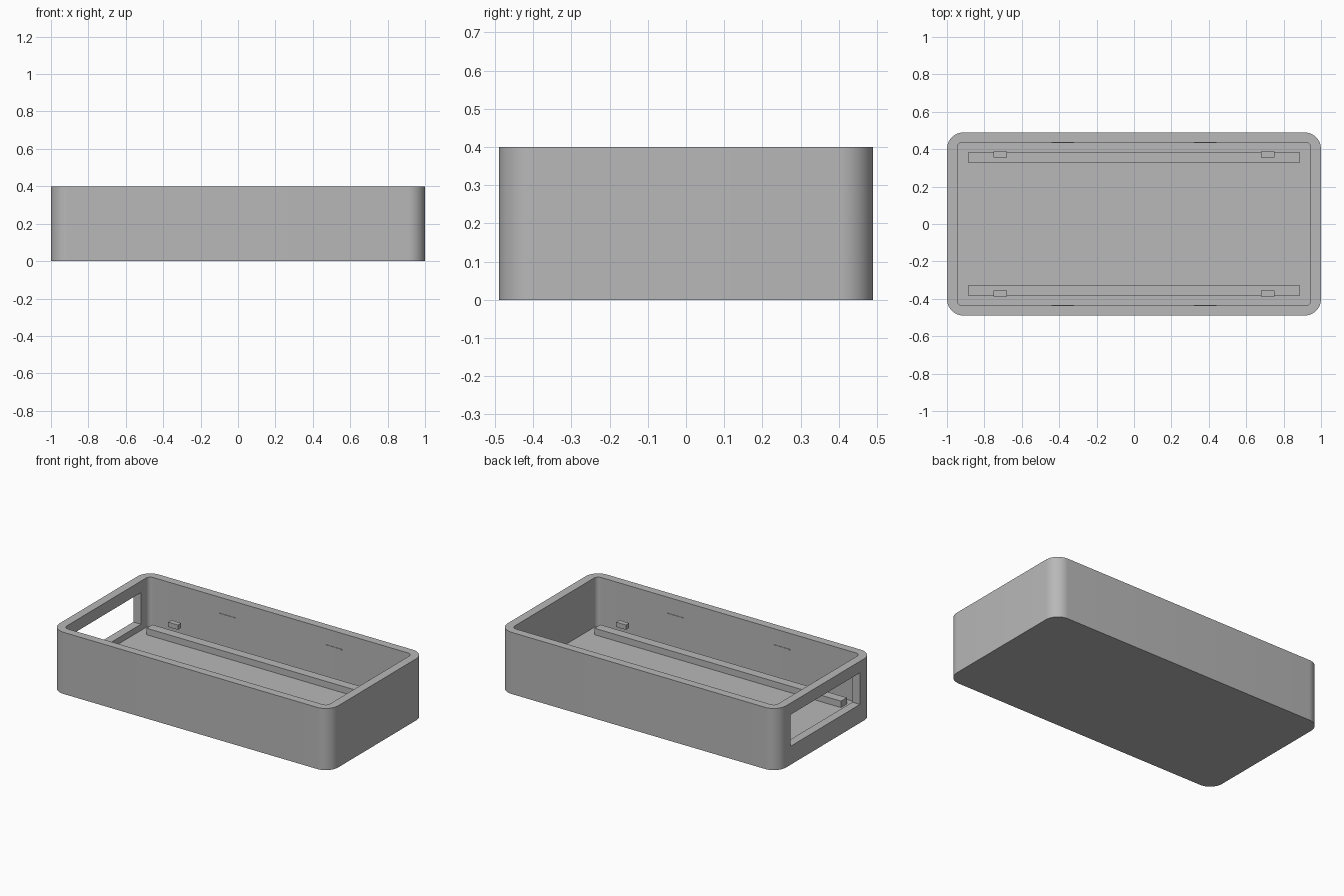
import bpy, bmesh, math

cube = bpy.data.objects.get("Cube")
if cube:
    bpy.data.objects.remove(cube, do_unlink=True)

grey = bpy.data.materials.new("plain grey")
grey.use_nodes = True
GREY = (0.48, 0.48, 0.48, 1)
grey.diffuse_color = GREY
grey.node_tree.nodes["Principled BSDF"].inputs["Base Color"].default_value = GREY


def rounded_block(name, x, y, z, radius=0.0, steps=12):
    """Box from (min, max) ranges, with optional rounded vertical corners."""
    bm = bmesh.new()
    corners = [(x[1], y[1], 1, 1), (x[0], y[1], -1, 1),
               (x[0], y[0], -1, -1), (x[1], y[0], 1, -1)]
    outline = []
    for i, (cx, cy, sx, sy) in enumerate(corners):
        if not radius:
            outline.append((cx, cy))
            continue
        for k in range(steps + 1):
            a = math.pi / 2 * (i + k / steps)
            outline.append((cx - sx * radius + radius * math.cos(a),
                            cy - sy * radius + radius * math.sin(a)))
    base = bm.faces.new([bm.verts.new((px, py, z[0])) for px, py in outline])
    top = bmesh.ops.extrude_face_region(bm, geom=[base])["geom"]
    bmesh.ops.translate(bm, vec=(0, 0, z[1] - z[0]),
                        verts=[v for v in top if isinstance(v, bmesh.types.BMVert)])
    bmesh.ops.recalc_face_normals(bm, faces=bm.faces)
    mesh = bpy.data.meshes.new(name)
    bm.to_mesh(mesh)
    bm.free()
    mesh.materials.append(grey)
    obj = bpy.data.objects.new(name, mesh)
    bpy.context.collection.objects.link(obj)
    return obj


def activate(obj):
    bpy.ops.object.select_all(action="DESELECT")
    obj.select_set(True)
    bpy.context.view_layer.objects.active = obj


def cut(target, cutter):
    cutter.hide_render = True
    mod = target.modifiers.new("cut", "BOOLEAN")
    mod.operation = "DIFFERENCE"
    mod.solver = "EXACT"
    mod.object = cutter
    activate(target)
    bpy.ops.object.modifier_apply(modifier=mod.name)
    bpy.data.objects.remove(cutter, do_unlink=True)


# Open tray with rounded corners
FLOOR = 0.08
INNER_X, INNER_Y = 0.945, 0.437
tray = rounded_block("tray", (-1, 1), (-0.49, 0.49), (0, 0.4), 0.09)
cut(tray, rounded_block("cavity_cutter", (-INNER_X, INNER_X), (-INNER_Y, INNER_Y),
                        (FLOOR, 0.5), 0.03))

# Window through one end wall
cut(tray, rounded_block("window_cutter", (-1.1, -0.9), (-0.355, 0.355), (0.12, 0.325)))
activate(tray)
bpy.ops.object.shade_smooth_by_angle(angle=math.radians(30))


def mirrored(y0, y1, side):
    return tuple(sorted((y0 * side, y1 * side)))


# Long rails, retaining tabs and thin snap ridges on both long sides
for side, place in ((-1, "front"), (1, "back")):
    rounded_block(f"{place}_rail", (-0.885, 0.885), mirrored(0.325, 0.385, side),
                  (FLOOR - 0.005, 0.122))
    for end, hand in ((-1, "right"), (1, "left")):
        rounded_block(f"{place}_{hand}_tab", mirrored(0.68, 0.75, end),
                      mirrored(0.355, 0.388, side), (0.155, 0.186))
        rounded_block(f"{place}_{hand}_snap_ridge", mirrored(0.32, 0.44, end),
                      mirrored(INNER_Y - 0.003, INNER_Y + 0.005, side), (0.29, 0.297))
